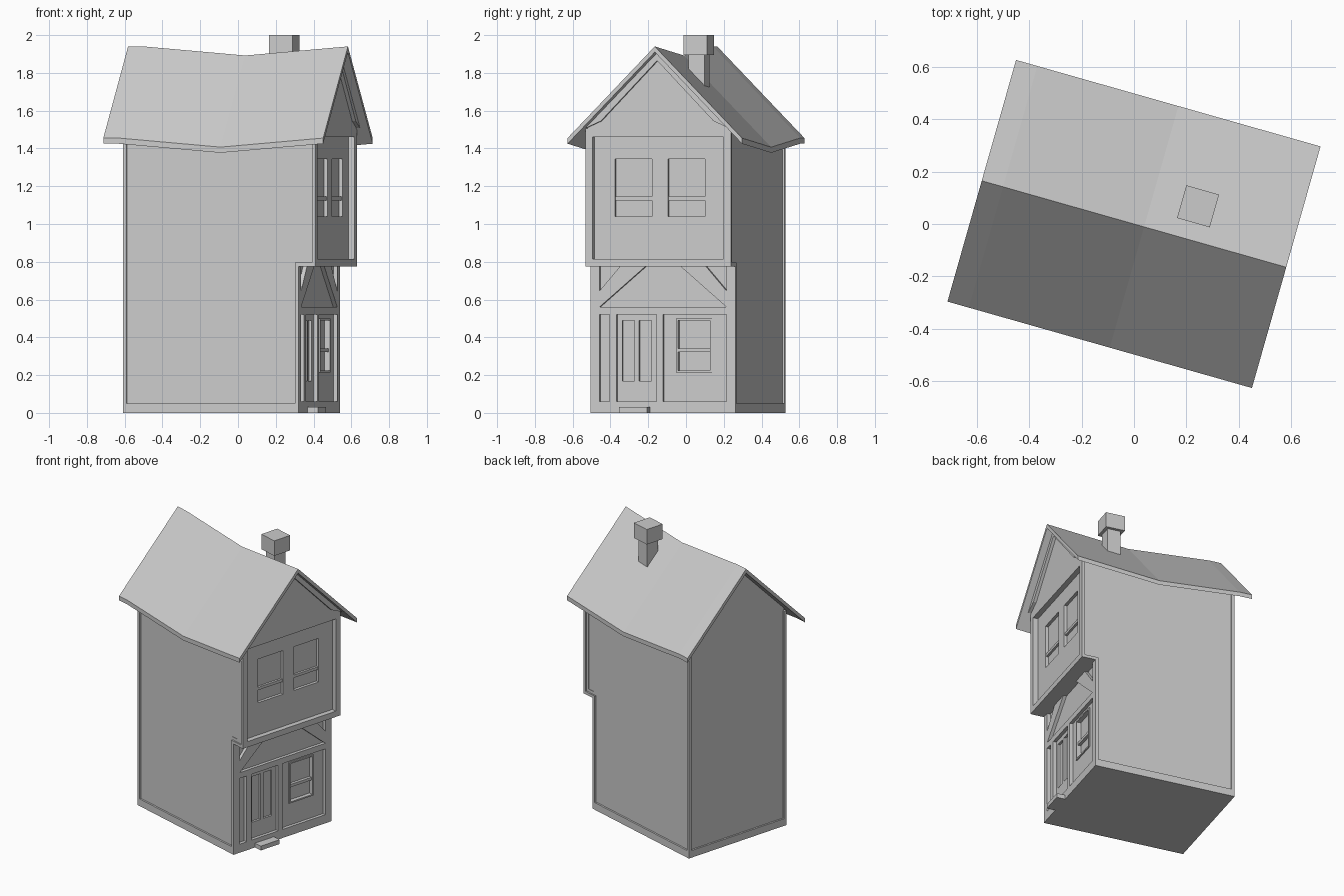
import bpy, bmesh, math
from mathutils import Matrix

if "Cube" in bpy.data.objects:
    bpy.data.objects.remove(bpy.data.objects["Cube"])

# Everything is built in the house's own axes (u = gable direction), then turned
TURN = Matrix.Rotation(math.radians(-15.85), 4, 'Z')


def loft(name, sections):
    """Closed solid through matching cross-sections of 3D points."""
    bm = bmesh.new()
    rings = [[bm.verts.new(p) for p in s] for s in sections]
    for a, b in zip(rings, rings[1:]):
        for i in range(len(a)):
            j = (i + 1) % len(a)
            bm.faces.new((a[i], a[j], b[j], b[i]))
    bm.faces.new(rings[0])
    bm.faces.new(rings[-1])
    bmesh.ops.recalc_face_normals(bm, faces=bm.faces)
    me = bpy.data.meshes.new(name)
    bm.to_mesh(me)
    bm.free()
    ob = bpy.data.objects.new(name, me)
    ob.matrix_world = TURN
    bpy.context.collection.objects.link(ob)
    return ob


def along_u(name, vz, u0, u1):
    return loft(name, [[(u, v, z) for v, z in vz] for u in (u0, u1)])


def along_v(name, uz, v0, v1):
    return loft(name, [[(u, v, z) for u, z in uz] for v in (v0, v1)])


def box(name, u0, u1, v0, v1, z0, z1):
    return along_u(name, [(v0, z0), (v1, z0), (v1, z1), (v0, z1)], u0, u1)


def cut(target, *size):
    c = box(target.name + "_cutter", *size)
    c.hide_render = True
    c.hide_set(True)
    m = target.modifiers.new("opening", 'BOOLEAN')
    m.operation, m.solver, m.object = 'DIFFERENCE', 'EXACT', c


def drop(u):
    """Sag of the roof along its length."""
    if u < -0.52:
        return 0
    return 0.048 * ((u + 0.52) / 0.56 if u < 0.04 else (0.605 - u) / 0.565)


def gable(u, half, base):
    """House-shaped section reaching just into the roof."""
    r = 1.922 - drop(u)
    return [(u, -half, base), (u, half, base), (u, half, r - 1.01 * half),
            (u, 0, r), (u, -half, r - 1.01 * half)]


# Sagging roof
def roof_section(u):
    r, e = 1.94 - drop(u), 1.455 - drop(u)
    return [(u, -0.48, e), (u, 0, r), (u, 0.48, e),
            (u, 0.48, e - 0.03), (u, 0, r - 0.03), (u, -0.48, e - 0.03)]


loft("roof", [roof_section(u) for u in (-0.605, -0.52, 0.04, 0.605)])

# Wall cores
lower = box("lower_walls", -0.508, 0.425, -0.388, 0.388, 0, 0.79)
upper = loft("upper_walls", [gable(u, 0.388, 0.78) for u in (-0.508, 0.04, 0.505)])
loft("front_gable", [gable(u, 0.39, 1.46) for u in (0.50, 0.54)])

# Side timber frames, following the stepped outline
outline = [(-0.52, 1.5), (-0.52, 0), (0.447, 0), (0.447, 0.775), (0.54, 0.775), (0.54, 1.505),
           (0.52, 1.5), (0.52, 0.795), (0.427, 0.795), (0.427, 0.05), (-0.50, 0.05), (-0.50, 1.5)]
for s, side in ((-1, "left"), (1, "right")):
    along_v("side_frame_" + side, outline, s * 0.386, s * 0.40)
    # side panel carried out to the front of both storeys
    along_v("side_panel_" + side, [(0.40, 0.0), (0.44, 0.0), (0.44, 0.78), (0.535, 0.78),
                                   (0.535, 1.48), (0.40, 1.45)], s * 0.36, s * 0.388)
    # Back corner posts
    box("back_post_" + side, -0.52, -0.506, *sorted((s * 0.38, s * 0.40)), 0, 1.5)
    # Front posts of both storeys
    box("upper_post_" + side, 0.50, 0.54, *sorted((s * 0.36, s * 0.39)), 0.775, 1.48)
    box("lower_post_" + side, 0.42, 0.447, *sorted((s * 0.35, s * 0.39)), 0, 0.78)
    # Diagonal braces under the overhang
    along_u("brace_" + side, [(s * 0.35, 0.56), (s * 0.35, 0.645), (s * 0.235, 0.777),
                              (s * 0.095, 0.777)], 0.42, 0.447)
    # Rake boards below the roof edge
    along_u("rake_board_" + side, [(0, 1.92), (s * 0.42, 1.495), (s * 0.40, 1.505),
                                   (s * 0.31, 1.545), (0, 1.865)], 0.535, 0.56)

# Sills and beams
box("back_sill", -0.52, -0.506, -0.39, 0.39, 0, 0.05)
box("front_sill", 0.42, 0.447, -0.39, 0.39, 0, 0.06)
box("front_beam", 0.42, 0.447, -0.36, 0.36, 0.52, 0.56)
box("overhang_beam", 0.42, 0.54, -0.39, 0.39, 0.775, 0.815)

# Upper windows
for s, side in ((-1, "left"), (1, "right")):
    a, b = sorted((s * 0.045, s * 0.247))
    cut(upper, 0.485, 0.56, a, b, 1.04, 1.345)
    box("upper_window_rail_" + side, 0.48, 0.50, a, b, 1.125, 1.145)

# Door posts, door panels and doorstep
for i, (a, b) in enumerate(((-0.295, -0.255), (-0.035, 0.0))):
    box("door_post_%d" % i, 0.42, 0.447, a, b, 0.05, 0.53)
for a, b in ((-0.23, -0.163), (-0.137, -0.07)):
    cut(lower, 0.41, 0.44, a, b, 0.17, 0.49)
box("doorstep", 0.44, 0.505, -0.225, -0.07, 0, 0.03)

# Lower window with a slim raised frame
cut(lower, 0.405, 0.44, 0.078, 0.255, 0.225, 0.49)
frame = box("lower_window_frame", 0.42, 0.433, 0.068, 0.265, 0.215, 0.50)
cut(frame, 0.41, 0.45, 0.078, 0.255, 0.225, 0.49)
box("lower_window_rail", 0.40, 0.425, 0.075, 0.258, 0.322, 0.342)

# Chimney
box("chimney_shaft", 0.172, 0.262, 0.087, 0.177, 1.65, 1.91)
box("chimney_cap", 0.152, 0.282, 0.067, 0.197, 1.895, 2.0)
